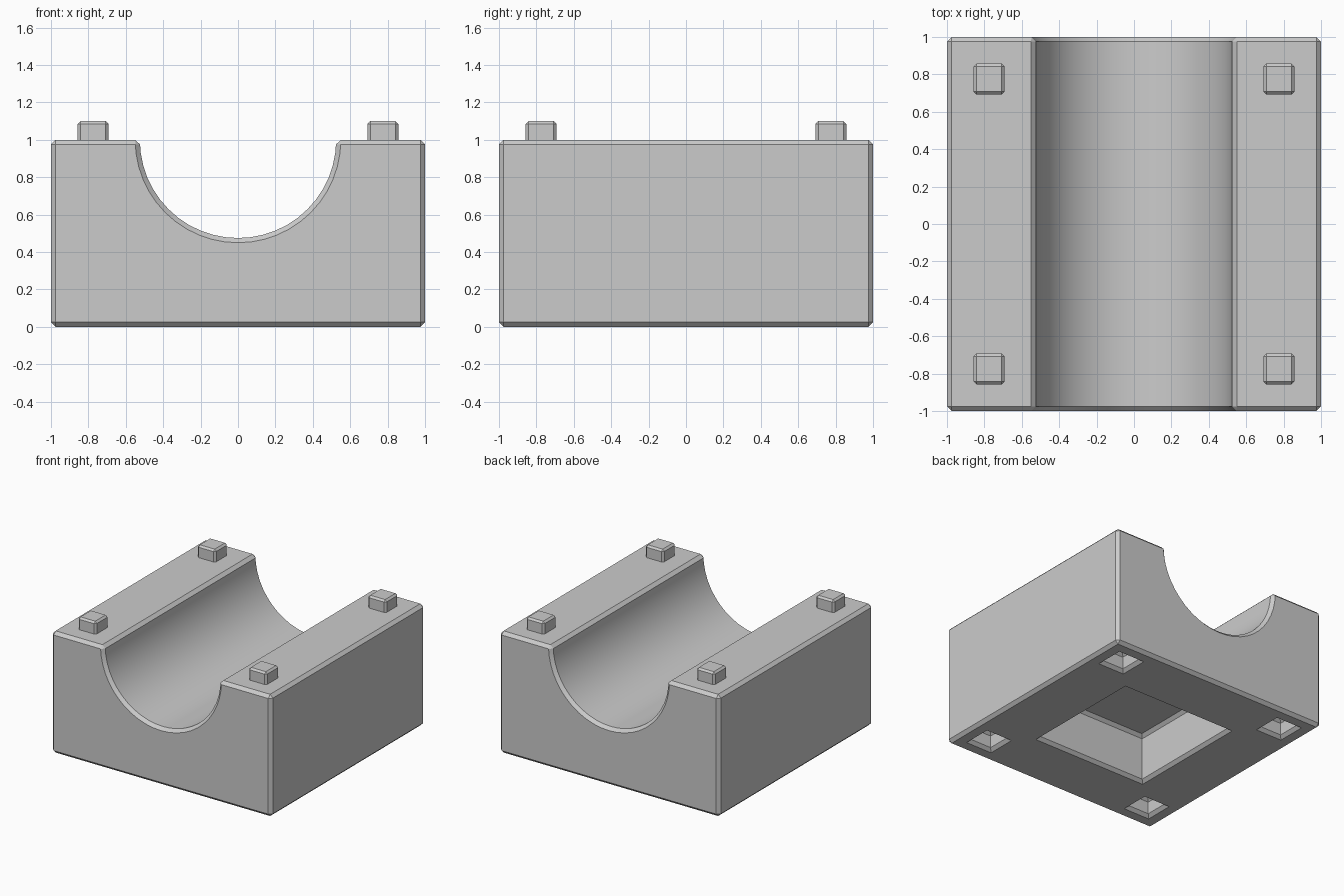
import bpy, bmesh, math

old = bpy.data.objects.get("Cube")
if old:
    bpy.data.objects.remove(old, do_unlink=True)

CHAMFER = 0.025
PEG_POS = 0.775

grey = bpy.data.materials.new("plain grey")
grey.use_nodes = True
colour = (0.6, 0.6, 0.6, 1)
grey.diffuse_color = colour
grey.node_tree.nodes["Principled BSDF"].inputs["Base Color"].default_value = colour


def make_object(name, bm):
    bmesh.ops.recalc_face_normals(bm, faces=bm.faces)
    mesh = bpy.data.meshes.new(name)
    bm.to_mesh(mesh)
    bm.free()
    mesh.materials.append(grey)
    obj = bpy.data.objects.new(name, mesh)
    bpy.context.collection.objects.link(obj)
    return obj


def add_stack(bm, cx, cy, levels):
    """Closed solid of stacked squares, given as (z, half width)."""
    rings = [[bm.verts.new((cx + sx * h, cy + sy * h, z))
              for sx, sy in ((-1, -1), (1, -1), (1, 1), (-1, 1))]
             for z, h in levels]
    for low, high in zip(rings, rings[1:]):
        for i in range(4):
            j = (i + 1) % 4
            bm.faces.new((low[i], low[j], high[j], high[i]))
    bm.faces.new(rings[0])
    bm.faces.new(rings[-1])


def pocket_levels(half, depth):
    """Pocket with a flared mouth and a chamfered ceiling."""
    c = CHAMFER
    return [(-c, half + 2 * c), (c, half), (depth - c, half), (depth, half - c)]


corners = [(sx * PEG_POS, sy * PEG_POS) for sx in (-1, 1) for sy in (-1, 1)]

# Block: side profile with a half-round channel, extruded front to back
RADIUS, STEPS = 0.525, 24
profile = [(-1, 1), (-1, 0), (1, 0), (1, 1)]
for i in range(STEPS + 1):
    a = math.pi * i / STEPS
    profile.append((RADIUS * math.cos(a), 1 - RADIUS * math.sin(a)))
bm = bmesh.new()
face = bm.faces.new([bm.verts.new((x, -1, z)) for x, z in profile])
ext = bmesh.ops.extrude_face_region(bm, geom=[face])
moved = [v for v in ext["geom"] if isinstance(v, bmesh.types.BMVert)]
bmesh.ops.translate(bm, verts=moved, vec=(0, 2, 0))
bmesh.ops.recalc_face_normals(bm, faces=bm.faces)
sharp = [e for e in bm.edges if e.calc_face_angle(0) > math.radians(40)]
bmesh.ops.bevel(bm, geom=sharp, offset=CHAMFER, segments=1, profile=0.5,
                affect='EDGES', clamp_overlap=True)
block = make_object("channel_block", bm)

# Underside pockets: one large in the centre, one under each peg
bm = bmesh.new()
add_stack(bm, 0, 0, pocket_levels(0.5, 0.4))
for x, y in corners:
    add_stack(bm, x, y, pocket_levels(0.095, 0.15))
cutter = make_object("pocket_cutter", bm)
cutter.hide_render = True
cut = block.modifiers.new("pockets", 'BOOLEAN')
cut.operation = 'DIFFERENCE'
cut.solver = 'EXACT'
cut.object = cutter
bpy.ops.object.select_all(action='DESELECT')
block.select_set(True)
bpy.context.view_layer.objects.active = block
bpy.ops.object.modifier_apply(modifier=cut.name)
bpy.data.objects.remove(cutter, do_unlink=True)
bpy.ops.object.shade_smooth_by_angle(angle=math.radians(25))

# Locating pegs with chamfered sides and tops
for x, y in corners:
    bm = bmesh.new()
    add_stack(bm, x, y, [(0.99, 0.0825), (1.1, 0.0825)])
    bmesh.ops.recalc_face_normals(bm, faces=bm.faces)
    edges = [e for e in bm.edges if max(v.co.z for v in e.verts) > 1]
    bmesh.ops.bevel(bm, geom=edges, offset=0.015, segments=1, profile=0.5,
                    affect='EDGES')
    side = "left" if x > 0 else "right"
    end = "back" if y > 0 else "front"
    make_object(f"{end}_{side}_peg", bm)
